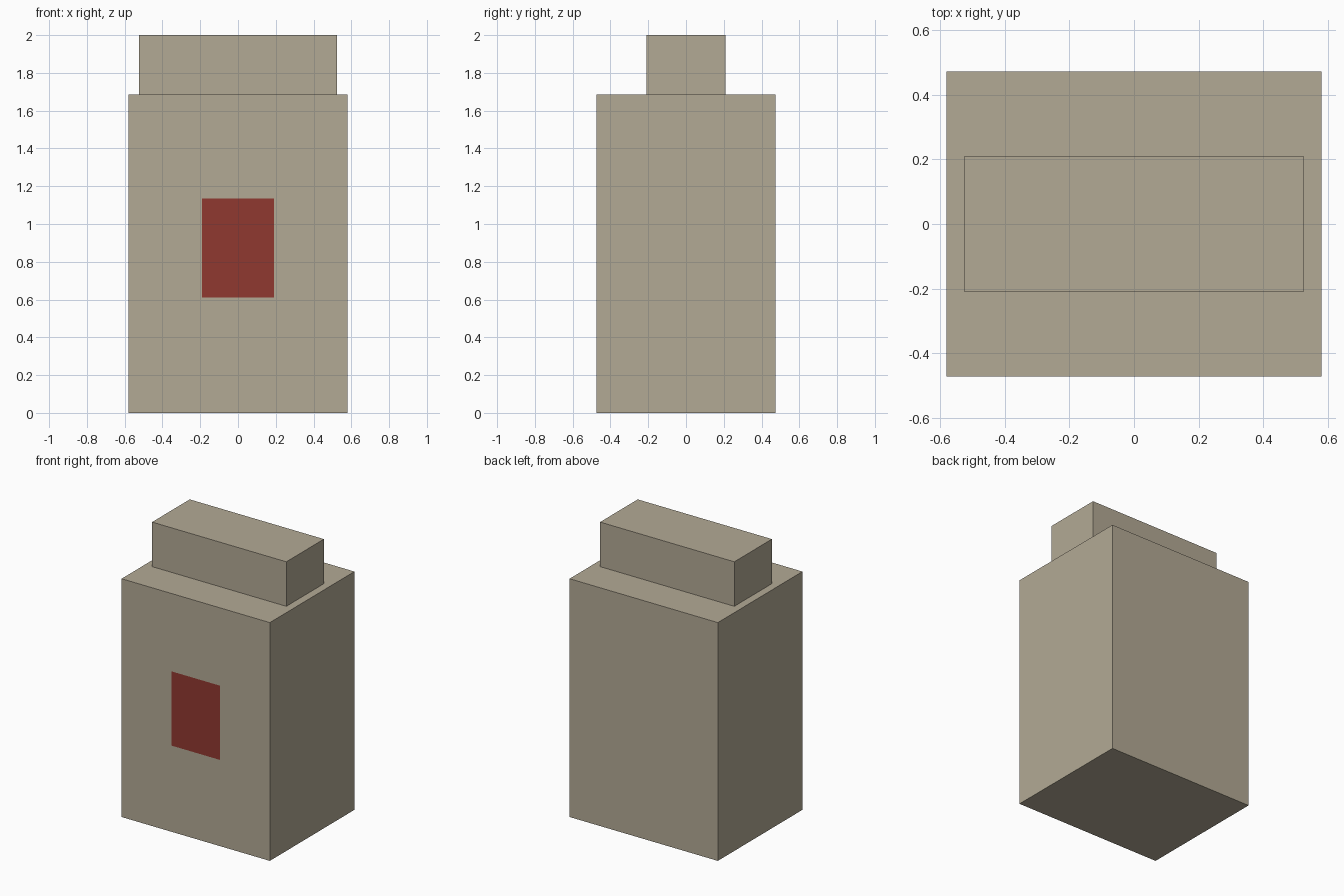
import bpy

if "Cube" in bpy.data.objects:
    bpy.data.objects.remove(bpy.data.objects["Cube"])


def material(name, rgb):
    m = bpy.data.materials.new(name)
    m.diffuse_color = (*rgb, 1)
    m.use_nodes = True
    m.node_tree.nodes["Principled BSDF"].inputs["Base Color"].default_value = m.diffuse_color
    return m


def box(name, size, z0, mat):
    bpy.ops.mesh.primitive_cube_add(size=1, location=(0, 0, z0 + size[2] / 2))
    ob = bpy.context.object
    ob.name = name
    ob.scale = size
    bpy.ops.object.transform_apply(location=True, rotation=False, scale=True)
    ob.data.materials.append(mat)
    return ob


tan = material("tan", (0.45, 0.40, 0.30))
red = material("red", (0.28, 0.04, 0.03))

# main body and the narrower block on top
box("body", (1.16, 0.945, 1.685), 0, tan)
box("top_block", (1.05, 0.42, 0.315), 1.685, tan)

# flat red panel on the front face, raised by a hair
mesh = bpy.data.meshes.new("front_panel")
y = -0.4735
mesh.from_pydata([(-0.19, y, 0.61), (0.19, y, 0.61), (0.19, y, 1.135), (-0.19, y, 1.135)],
                 [], [(0, 1, 2, 3)])
panel = bpy.data.objects.new("front_panel", mesh)
bpy.context.collection.objects.link(panel)
mesh.materials.append(red)
